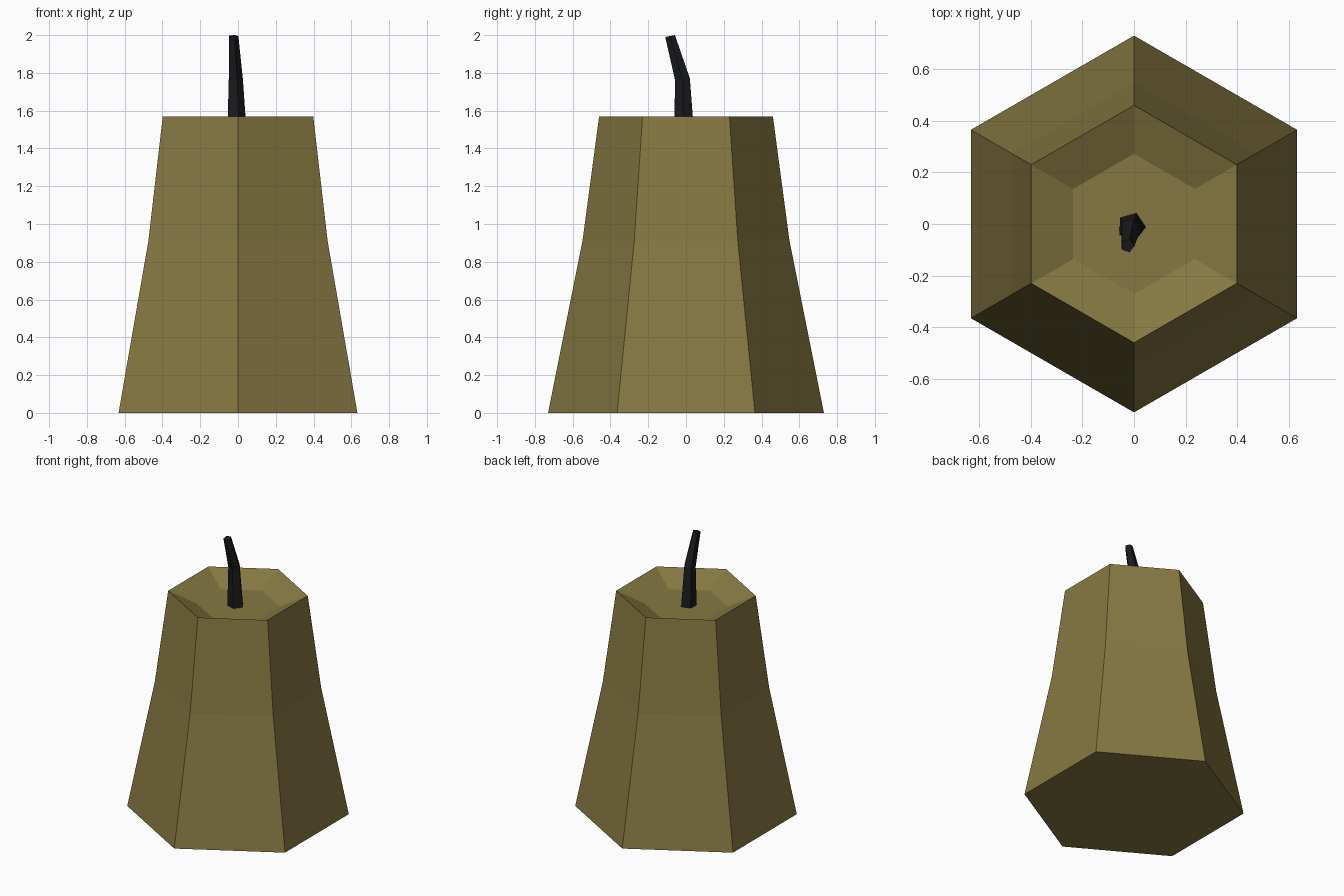
import bpy, bmesh
from math import sin, cos, radians

if "Cube" in bpy.data.objects:
    bpy.data.objects.remove(bpy.data.objects["Cube"])


def loft(name, sides, start_deg, rings, color):
    """Skin capped polygon rings; each ring is (x, y, z, radius, y_tilt)."""
    bm = bmesh.new()
    loops = []
    for x, y, z, r, tilt in rings:
        loop = []
        for i in range(sides):
            a = radians(start_deg + 360 * i / sides)
            dy = r * sin(a)
            loop.append(bm.verts.new((x + r * cos(a), y + dy, z + tilt * dy)))
        loops.append(loop)
    for low, high in zip(loops, loops[1:]):
        for i in range(sides):
            j = (i + 1) % sides
            bm.faces.new((low[i], low[j], high[j], high[i]))
    bm.faces.new(loops[0][::-1])
    bm.faces.new(loops[-1])
    bmesh.ops.recalc_face_normals(bm, faces=bm.faces[:])
    mesh = bpy.data.meshes.new(name)
    bm.to_mesh(mesh)
    bm.free()
    mat = bpy.data.materials.new(name + "_color")
    mat.diffuse_color = color
    mat.use_nodes = True
    mat.node_tree.nodes["Principled BSDF"].inputs["Base Color"].default_value = mat.diffuse_color
    mesh.materials.append(mat)
    obj = bpy.data.objects.new(name, mesh)
    bpy.context.collection.objects.link(obj)
    return obj


# Six-sided tapering body with a sunken top
body_profile = [(0.73, 0), (0.548, 0.91), (0.46, 1.57), (0.272, 1.485)]
loft("body", 6, 30, [(0, 0, z, r, 0) for r, z in body_profile],
     (0.24, 0.19, 0.055, 1))

# Thin bent five-sided stem standing on the sunken floor
loft("stem", 5, 70, [
    (-0.010, -0.010, 1.480, 0.056, 0),
    (-0.015, -0.018, 1.765, 0.041, 0.15),
    (-0.025, -0.084, 1.995, 0.027, 0.2),
], (0.01, 0.011, 0.012, 1))
